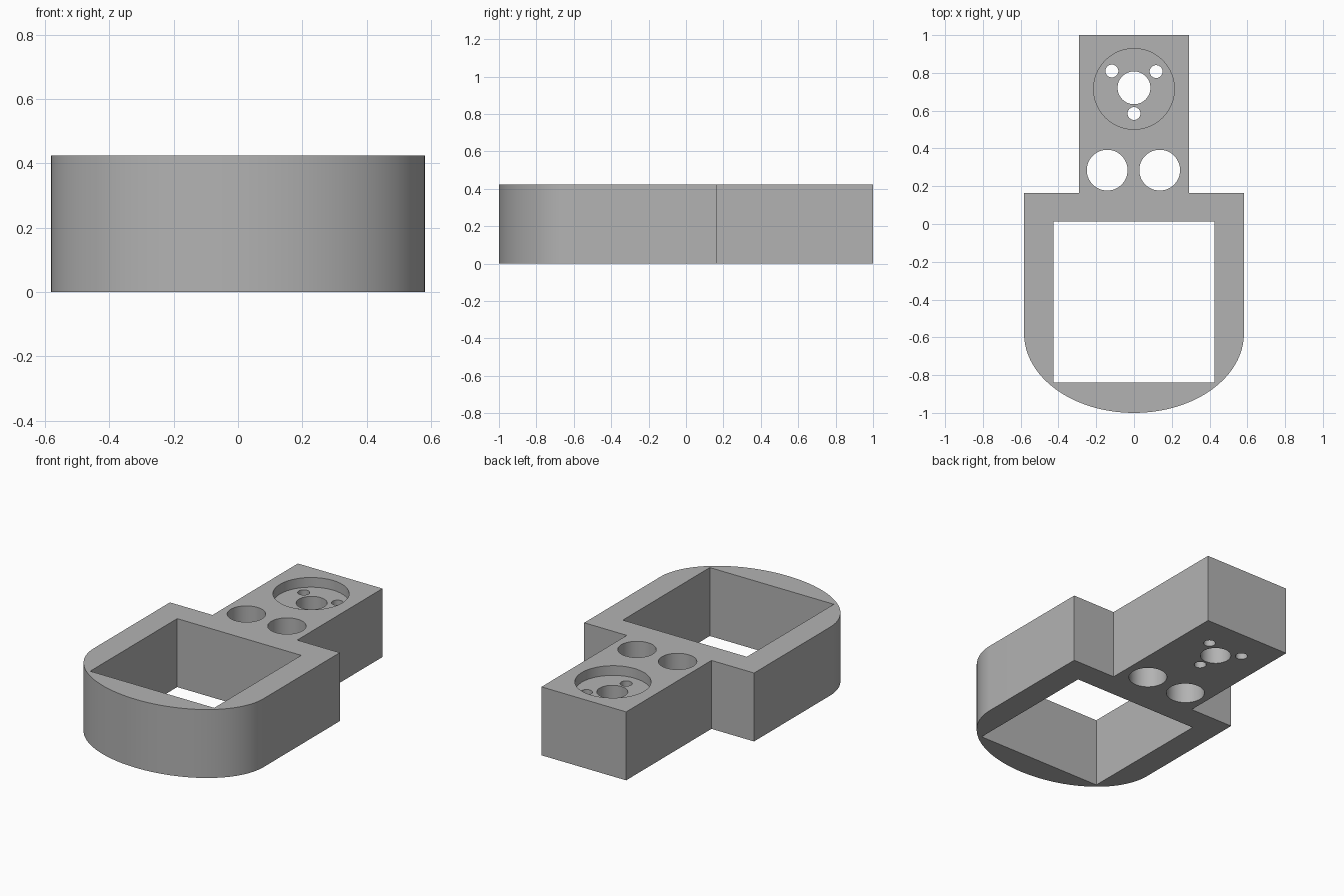
import bpy, bmesh
from math import cos, sin, pi, radians

cube = bpy.data.objects.get("Cube")
if cube:
    bpy.data.objects.remove(cube, do_unlink=True)

HEIGHT = 0.424
RECESS_DEPTH = 0.06

grey = bpy.data.materials.new("plain grey")
grey.use_nodes = True
colour = (0.45, 0.45, 0.45, 1)
grey.diffuse_color = colour
grey.node_tree.nodes["Principled BSDF"].inputs["Base Color"].default_value = colour


def arc(cx, cy, rx, ry, start, end, steps):
    return [(cx + rx * cos(start + (end - start) * i / steps),
             cy + ry * sin(start + (end - start) * i / steps)) for i in range(steps + 1)]


def prism(name, outline, bottom, top):
    """Extrude a counter-clockwise outline straight up."""
    bm = bmesh.new()
    base = bm.faces.new([bm.verts.new((x, y, bottom)) for x, y in outline])
    grown = bmesh.ops.extrude_face_region(bm, geom=[base])["geom"]
    bmesh.ops.translate(bm, vec=(0, 0, top - bottom),
                        verts=[v for v in grown if isinstance(v, bmesh.types.BMVert)])
    bmesh.ops.recalc_face_normals(bm, faces=bm.faces)
    mesh = bpy.data.meshes.new(name)
    bm.to_mesh(mesh)
    bm.free()
    mesh.materials.append(grey)
    obj = bpy.data.objects.new(name, mesh)
    bpy.context.collection.objects.link(obj)
    return obj


def cut(target, outline, bottom=-0.1):
    cutter = prism("cutter", outline, bottom, HEIGHT + 0.1)
    cutter.hide_render = True
    mod = target.modifiers.new("cut", "BOOLEAN")
    mod.operation = "DIFFERENCE"
    mod.solver = "EXACT"
    mod.object = cutter
    bpy.context.view_layer.objects.active = target
    bpy.ops.object.modifier_apply(modifier=mod.name)
    bpy.data.objects.remove(cutter, do_unlink=True)


def circle(x, y, r):
    return arc(x, y, r, r, 0, 2 * pi, 48)[:-1]


# Bracket body: wide frame with an elliptical nose and a narrow rear arm
outline = arc(0, -0.58, 0.582, 0.42, pi, 2 * pi, 64)
outline += [(0.582, 0.165), (0.29, 0.165), (0.29, 1), (-0.29, 1), (-0.29, 0.165), (-0.582, 0.165)]
body = prism("bracket_body", outline, 0, HEIGHT)

# Square window through the frame
cut(body, [(-0.425, -0.84), (0.425, -0.84), (0.425, 0.012), (-0.425, 0.012)])

# Pair of large holes
for x in (-0.142, 0.136):
    cut(body, circle(x, 0.285, 0.108))

# Round recess with a shaft hole and three screw holes
cut(body, circle(0, 0.715, 0.214), HEIGHT - RECESS_DEPTH)
cut(body, circle(0, 0.721, 0.087))
for x, y in ((-0.117, 0.81), (0.117, 0.807), (0, 0.585)):
    cut(body, circle(x, y, 0.034))

# Smooth curved walls, crisp edges
bpy.ops.object.select_all(action="DESELECT")
body.select_set(True)
bpy.context.view_layer.objects.active = body
bpy.ops.object.shade_smooth_by_angle(angle=radians(30))
